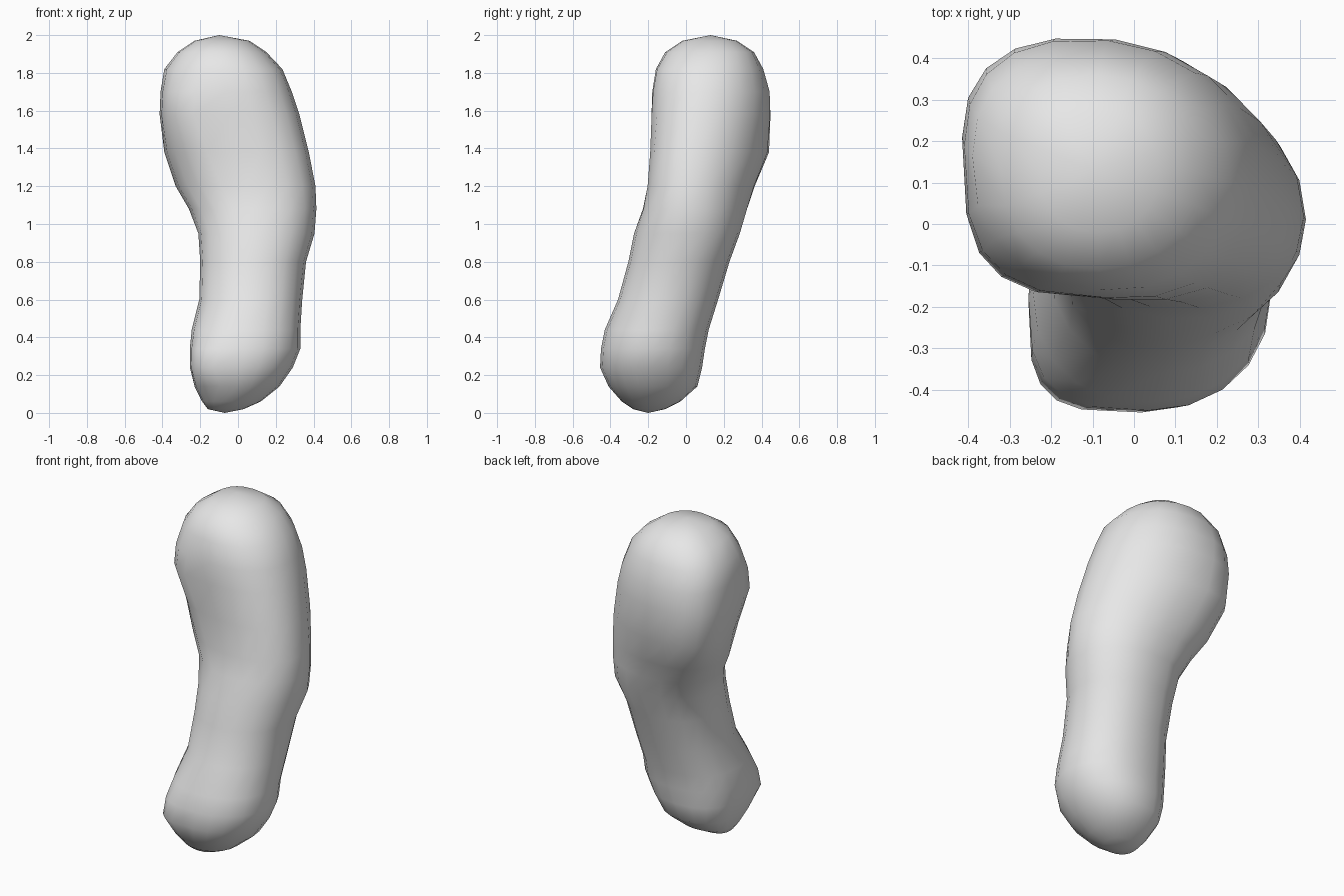
import bpy
import bmesh
from math import cos, sin, tau, copysign

cube = bpy.data.objects.get("Cube")
if cube:
    bpy.data.objects.remove(cube)

SIDES = 20

# Cross-sections: height, x min, x max, y min, y max,
# skew of the oval, squareness of its front corner on the -x side
sections = [
    (0.02, -0.16, 0.03, -0.28, -0.11, 0, 2.2),
    (0.06, -0.19, 0.12, -0.34, -0.03, 0, 2.2),
    (0.14, -0.23, 0.22, -0.41, 0.06, 0, 2.6),
    (0.24, -0.255, 0.29, -0.455, 0.085, 0, 3.7),
    (0.34, -0.255, 0.33, -0.45, 0.10, 0, 3.1),
    (0.44, -0.245, 0.33, -0.43, 0.12, 0, 2.3),
    (0.60, -0.205, 0.34, -0.36, 0.17, 0, 2.1),
    (0.80, -0.20, 0.36, -0.305, 0.23, 0, 2.1),
    (0.95, -0.21, 0.405, -0.275, 0.285, 0, 2),
    (1.08, -0.26, 0.415, -0.23, 0.325, -0.12, 2),
    (1.20, -0.33, 0.41, -0.205, 0.365, -0.2, 2.2),
    (1.38, -0.39, 0.375, -0.19, 0.44, -0.25, 2.6),
    (1.58, -0.415, 0.325, -0.185, 0.45, -0.17, 3.6),
    (1.70, -0.41, 0.285, -0.18, 0.445, -0.12, 3.1),
    (1.82, -0.39, 0.235, -0.16, 0.41, -0.08, 2.3),
    (1.91, -0.32, 0.15, -0.11, 0.36, 0, 2.2),
    (1.97, -0.23, 0.06, -0.02, 0.27, 0, 2.2),
]
bottom_tip = (-0.07, -0.20, 0.0)
top_tip = (-0.10, 0.13, 2.0)


def rounded(value, power):
    return copysign(abs(value) ** (2 / power), value)


def add_ring(bm, z, x0, x1, y0, y1, skew, corner):
    """Soft skewed oval, a little boxier on its -x side."""
    ring = []
    for i in range(SIDES):
        angle = tau * i / SIDES
        c, s = cos(angle), sin(angle + skew)
        if c > 0:
            power = 2.1
        else:
            power = corner if s < 0 else 2.5
        x = (x0 + x1) / 2 + (x1 - x0) / 2 * rounded(c, power)
        y = (y0 + y1) / 2 + (y1 - y0) / 2 * rounded(s, power)
        ring.append(bm.verts.new((x, y, z)))
    return ring


# Bent, rounded body lofted through the sections
bm = bmesh.new()
rings = [add_ring(bm, *section) for section in sections]
low, high = bm.verts.new(bottom_tip), bm.verts.new(top_tip)
for i in range(SIDES):
    j = (i + 1) % SIDES
    for a, b in zip(rings, rings[1:]):
        bm.faces.new((a[i], a[j], b[j], b[i]))
    bm.faces.new((low, rings[0][j], rings[0][i]))
    bm.faces.new((high, rings[-1][i], rings[-1][j]))
bmesh.ops.recalc_face_normals(bm, faces=bm.faces)
for face in bm.faces:
    face.smooth = True

mesh = bpy.data.meshes.new("body")
bm.to_mesh(mesh)
bm.free()
body = bpy.data.objects.new("body", mesh)
bpy.context.collection.objects.link(body)

# Plain light grey
grey = bpy.data.materials.new("light_grey")
grey.use_nodes = True
colour = (0.8, 0.8, 0.8, 1)
grey.diffuse_color = colour
grey.node_tree.nodes["Principled BSDF"].inputs["Base Color"].default_value = colour
mesh.materials.append(grey)
